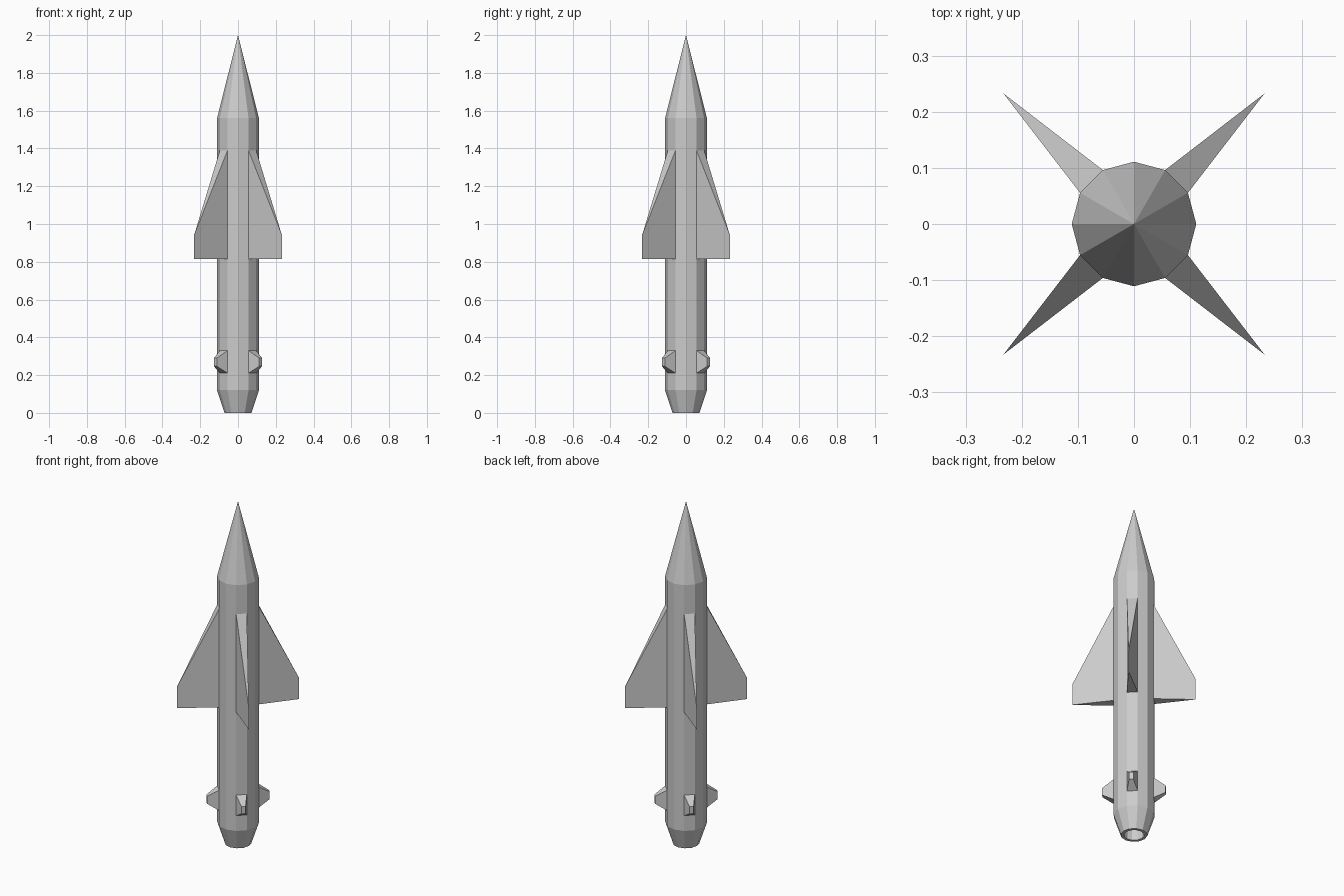
import bpy, bmesh
from math import cos, sin, pi, radians

if "Cube" in bpy.data.objects:
    bpy.data.objects.remove(bpy.data.objects["Cube"])

SIDES = 12
R = 0.111


def make_object(name, bm):
    bmesh.ops.recalc_face_normals(bm, faces=bm.faces)
    mesh = bpy.data.meshes.new(name)
    bm.to_mesh(mesh)
    bm.free()
    obj = bpy.data.objects.new(name, mesh)
    bpy.context.collection.objects.link(obj)
    return obj


def lathe(name, profile):
    """Revolve (radius, z) points into a closed faceted solid."""
    bm = bmesh.new()
    rings = []
    for r, z in profile:
        count = SIDES if r > 0 else 1
        rings.append([bm.verts.new((r * cos(2 * pi * i / SIDES),
                                    r * sin(2 * pi * i / SIDES), z))
                      for i in range(count)])
    for a, b in zip(rings, rings[1:]):
        for i in range(SIDES):
            j = (i + 1) % SIDES
            if len(b) == 1:
                bm.faces.new((a[i], a[j], b[0]))
            else:
                bm.faces.new((a[i], a[j], b[j], b[i]))
    bm.faces.new(rings[0])
    return make_object(name, bm)


def fin(name, angle, root_z, tip_z, tip_r, tip_half):
    """Tapered fin whose root fills one body facet; tip_half 0 gives a knife edge."""
    half = R * sin(pi / SIDES)
    flat = R * cos(pi / SIDES)
    bm = bmesh.new()
    widths = (-tip_half, tip_half) if tip_half else (0,)
    points = [(flat, s * half, z) for s in (-1, 1) for z in root_z]
    points += [(tip_r, w, z) for w in widths for z in tip_z]
    for p in points:
        bm.verts.new(p)
    bmesh.ops.convex_hull(bm, input=bm.verts[:])
    bmesh.ops.dissolve_limit(bm, angle_limit=radians(0.5),
                             verts=bm.verts[:], edges=bm.edges[:])
    obj = make_object(name, bm)
    obj.rotation_euler.z = angle
    return obj


# Body: recessed nozzle, tail taper, tube and pointed nose
lathe("rocket_body", [(0.054, 0.10), (0.054, 0), (0.071, 0),
                      (R, 0.12), (R, 1.56), (0, 2.0)])

# Four wings and four small tail fins on the diagonals
for k in range(4):
    a = pi / 4 + k * pi / 2
    fin(f"wing_{k + 1}", a, (0.815, 1.39), (0.815, 0.94), 0.329, 0)
    fin(f"tail_fin_{k + 1}", a, (0.21, 0.33), (0.247, 0.29), 0.169, 0.011)
